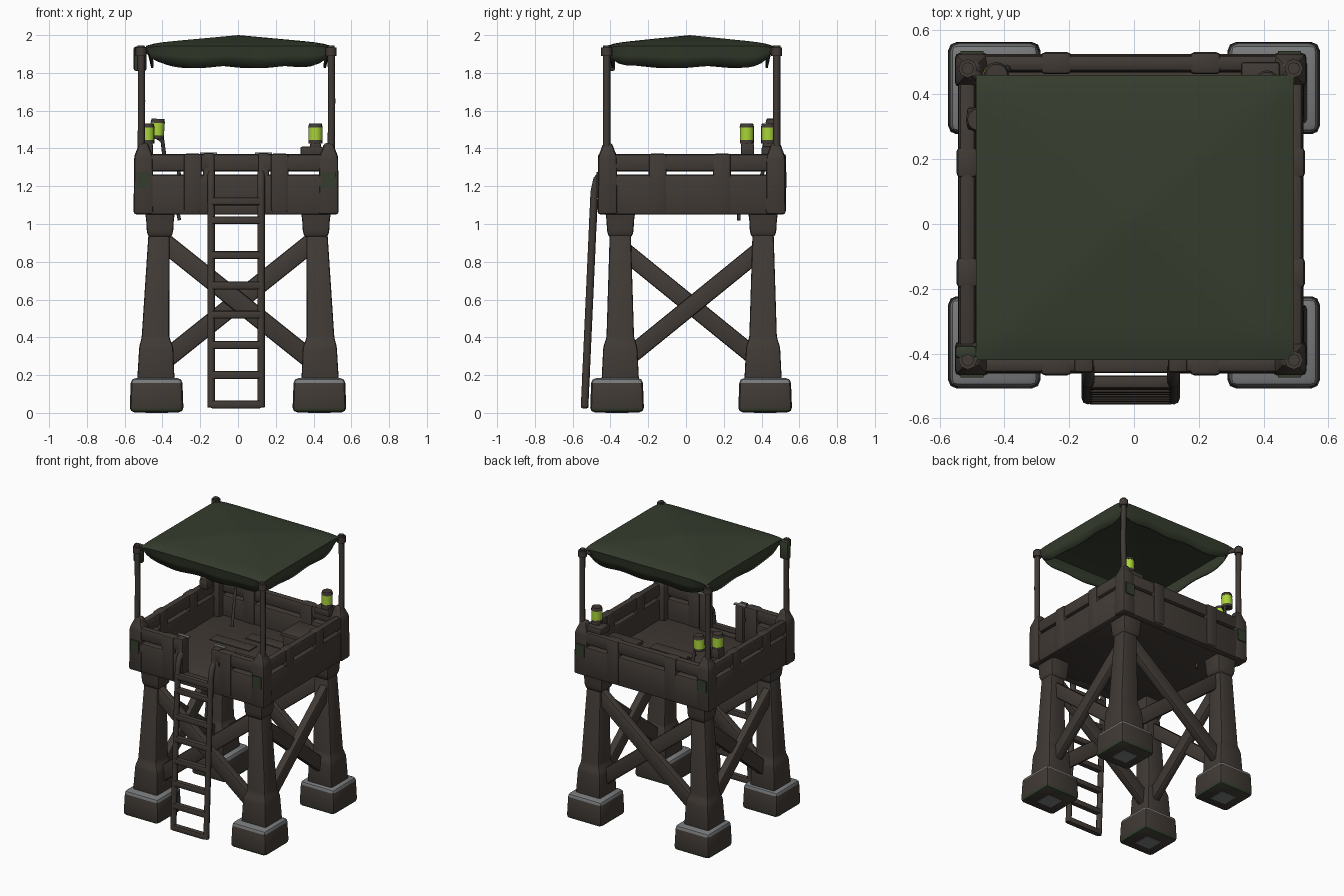
import bpy, bmesh, math, random
from mathutils import Vector, Matrix

if "Cube" in bpy.data.objects:
    bpy.data.objects.remove(bpy.data.objects["Cube"])
random.seed(4)

def material(name, rgb):
    m = bpy.data.materials.new(name)
    m.diffuse_color = (*rgb, 1)
    m.use_nodes = True
    m.node_tree.nodes["Principled BSDF"].inputs["Base Color"].default_value = m.diffuse_color
    return m

WOOD = material("dark weathered wood", (0.053, 0.043, 0.036))
CLOTH = material("dark green canvas", (0.036, 0.047, 0.027))
STONE = material("grey stone", (0.19, 0.195, 0.20))
LIME = material("lime lamp glass", (0.40, 0.66, 0.04))
CX, CY = -0.01, 0.03          # centre of the platform

def finish(name, bm, mats, angle=35):
    bmesh.ops.recalc_face_normals(bm, faces=bm.faces)
    me = bpy.data.meshes.new(name)
    bm.to_mesh(me)
    bm.free()
    for m in mats:
        me.materials.append(m)
    ob = bpy.data.objects.new(name, me)
    bpy.context.collection.objects.link(ob)
    bpy.context.view_layer.objects.active = ob
    ob.select_set(True)
    bpy.ops.object.shade_smooth_by_angle(angle=math.radians(angle))
    ob.select_set(False)
    return ob

def loft(name, sections, mats, bevel=0.012, rule=None, matrix=None):
    """Square sections (x, y, z, half x, half y) joined into a solid."""
    bm = bmesh.new()
    rings = [[bm.verts.new((x + a * hx, y + b * hy, z)) for a, b in ((-1, -1), (1, -1), (1, 1), (-1, 1))]
             for x, y, z, hx, hy in sections]
    for r, s in zip(rings, rings[1:]):
        for i in range(4):
            bm.faces.new((r[i], r[(i + 1) % 4], s[(i + 1) % 4], s[i]))
    bm.faces.new(rings[0][::-1])
    bm.faces.new(rings[-1])
    if bevel:
        bmesh.ops.bevel(bm, geom=list(bm.edges), offset=bevel, segments=2, profile=0.5, affect='EDGES')
    bmesh.ops.recalc_face_normals(bm, faces=bm.faces)
    if rule:
        for f in bm.faces:
            f.material_index = rule(f)
    if matrix:
        bm.transform(matrix)
    return finish(name, bm, mats)

def box(name, x0, x1, y0, y1, z0, z1, mat=WOOD, bevel=0.01):
    x, y, hx, hy = (x0 + x1) / 2, (y0 + y1) / 2, (x1 - x0) / 2, (y1 - y0) / 2
    return loft(name, [(x, y, z0, hx, hy), (x, y, z1, hx, hy)], [mat], bevel)

def beam(name, a, b, side, h_side, h_other, mat=WOOD):
    """Beam from a to b; h_side is the half size along the given side direction."""
    a, d = Vector(a), Vector(b) - Vector(a)
    z, x = d.normalized(), Vector(side)
    rot = Matrix((x, z.cross(x), z)).transposed().to_4x4()
    return loft(name, [(0, 0, 0, h_side, h_other), (0, 0, d.length, h_side, h_other)], [mat],
                matrix=Matrix.Translation(a) @ rot)

def tube(name, pts, radius, mat=WOOD):
    cu = bpy.data.curves.new(name, 'CURVE')
    cu.dimensions, cu.bevel_depth, cu.bevel_resolution, cu.use_fill_caps = '3D', radius, 2, True
    sp = cu.splines.new('POLY')
    sp.points.add(len(pts) - 1)
    for p, c in zip(sp.points, pts):
        p.co = (*c, 1)
    tmp = bpy.data.objects.new(name + " path", cu)
    bpy.context.collection.objects.link(tmp)
    bm = bmesh.new()
    bm.from_mesh(bpy.data.meshes.new_from_object(tmp.evaluated_get(bpy.context.evaluated_depsgraph_get())))
    bpy.data.objects.remove(tmp)
    return finish(name, bm, [mat], 50)

def foot_rule(f):
    n = f.normal.z
    return 1 if n > 0.2 else 2 if -0.95 < n < -0.25 else 0

# feet, legs, corner posts and canopy poles
for sx in (-1, 1):
    for sy in (-1, 1):
        fx, fy = sx * 0.431, 0.027 + sy * 0.392
        loft("foot", [(fx, fy, 0.003, 0.143, 0.143), (fx, fy, 0.184, 0.136, 0.136)],
             [WOOD, STONE, CLOTH], 0.025, foot_rule)
        box("foot_plate", fx - 0.06, fx + 0.06, fy - 0.06, fy + 0.06, 0, 0.008, STONE, 0)
        ly = CY + sy * 0.378
        loft("leg", [(sx * c, ly, z, h, h) for z, c, h in
                     ((0.15, 0.435, 0.100), (0.35, 0.433, 0.090), (0.40, 0.437, 0.073), (0.95, 0.418, 0.056))], [WOOD])
        loft("leg_cap", [(sx * 0.413, ly, z, h, h) for z, h in
                         ((0.93, 0.06), (0.96, 0.070), (1.02, 0.073), (1.07, 0.08))], [WOOD])
        px, py = CX + sx * 0.49, CY + sy * 0.445
        loft("corner_post", [(px, py, z, h, h) for z, h in
                             ((1.05, 0.053), (1.36, 0.050), (1.39, 0.036), (1.43, 0.024))], [WOOD], 0.016)
        qx, qy = CX + sx * 0.503, CY + sy * 0.45
        tube("canopy_pole", [(qx, qy, 1.38), (qx + 0.003, qy, 1.65), (qx, qy, 1.945)], 0.019)
        tube("pole_tie", [(qx, qy, 1.89), (qx, qy, 1.905), (qx, qy, 1.935)], 0.029)
        tube("canopy_tie", [(qx, qy, 1.925), (sx * 0.455, CY + sy * 0.405, 1.905)], 0.015)
        # mossy patch on the corner post
        box("moss_patch", px - 0.035, px + 0.035, CY + sy * 0.499 - 0.004, CY + sy * 0.499 + 0.004,
            1.19, 1.275, CLOTH, 0)

# cross braces on all four sides
for s in (-1, 1):
    y = CY + s * 0.378
    for k in (-1, 1):
        beam("brace_across", (-0.40 * k, y + 0.015 * k, 0.27), (0.40 * k, y + 0.015 * k, 0.91), (0, 1, 0), 0.028, 0.05)
        beam("brace_side", (s * 0.425 + 0.015 * k, CY - 0.36 * k, 0.275),
             (s * 0.425 + 0.015 * k, CY + 0.36 * k, 0.86), (1, 0, 0), 0.028, 0.047)

# platform floor with a few loose planks
box("floor", -0.51, 0.49, -0.44, 0.50, 1.06, 1.115)
for x, y in ((-0.30, 0.10), (-0.05, -0.05), (-0.12, 0.25)):
    box("loose_plank", x, x + 0.32, y, y + 0.09, 1.11, 1.122, bevel=0.004)

# parapet: lower boards and top rails
def wall_x(x0, x1, y):
    box("wall_board", x0, x1, y - 0.028, y + 0.028, 1.05, 1.262, bevel=0.014)
    box("wall_rail", x0, x1, y - 0.026, y + 0.026, 1.277, 1.37, bevel=0.018)

def batten_x(x, y, h=0.048, top=1.372):
    box("batten", x - h, x + h, y - 0.034, y + 0.034, 1.06, top, bevel=0.014)

FRONT, BACK = CY - 0.463, CY + 0.466
wall_x(-0.49, 0.47, BACK)
wall_x(-0.49, -0.14, FRONT)
wall_x(0.12, 0.47, FRONT)
box("door_sill", -0.16, 0.14, FRONT - 0.026, FRONT + 0.03, 1.05, 1.125)
for x in (-0.24, 0.22):
    batten_x(x, BACK)
    batten_x(x, FRONT)
for x in (-0.155, 0.135):      # door posts with pale worn tops
    box("door_post", x - 0.03, x + 0.03, FRONT - 0.025, FRONT + 0.05, 1.06, 1.375)
    box("door_post_top", x - 0.045, x + 0.045, FRONT + 0.022, FRONT + 0.046, 1.369, 1.378, STONE, 0)
for s in (-1, 1):
    x = CX + s * 0.505
    box("side_board", x - 0.028, x + 0.028, CY - 0.44, CY + 0.44, 1.05, 1.262, bevel=0.014)
    box("side_rail", x - 0.026, x + 0.026, CY - 0.44, CY + 0.44, 1.277, 1.37, bevel=0.018)
    for y in (-0.15, 0.19):
        box("side_batten", x - 0.032, x + 0.032, y - 0.048, y + 0.048, 1.06, 1.372, bevel=0.014)

# ladder
def ladder_y(z):
    return -0.537 + 0.045 * max(0, z - 0.03)
for x in (-0.142, 0.122):
    path = [(x, ladder_y(z), z) for z in (0.03, 0.4, 0.8, 1.05, 1.17)]
    tube("ladder_rail", path + [(x, -0.472, 1.235), (x, -0.44, 1.275)], 0.020)
for z in (0.045, 0.20, 0.36, 0.52, 0.675, 0.835, 1.02, 1.12):
    y = ladder_y(z)
    box("ladder_rung", -0.145, 0.125, y - 0.02, y + 0.02, z - 0.021, z + 0.021)

# canopy: low pyramid of cloth with a hanging skirt
bm = bmesh.new()
bmesh.ops.create_grid(bm, x_segments=24, y_segments=24, size=1)
for v in bm.verts:
    u, w = v.co.x, v.co.y
    m, n = max(abs(u), abs(w)), min(abs(u), abs(w))
    z = 2.0 - 0.045 * m - 0.012 * m ** 12 - 0.012 * n ** 12
    v.co = (u * 0.49 + 0.003, w * 0.44 + 0.02, z)
edges = [e for e in bm.edges if e.is_boundary]
for step in range(2):
    ext = bmesh.ops.extrude_edge_only(bm, edges=edges)["geom"]
    for v in [g for g in ext if isinstance(g, bmesh.types.BMVert)]:
        u, w = (v.co.x - 0.003) / 0.49, (v.co.y - 0.02) / 0.44
        n = min(1, min(abs(u), abs(w)))
        drop = 0.056 * (1 - 0.6 * n ** 9) + 0.003 * math.sin(9 * u + 7 * w)
        v.co += Vector((-0.014 * u, -0.014 * w, -drop))
    edges = [g for g in ext if isinstance(g, bmesh.types.BMEdge) and g.is_boundary]
canopy = finish("canopy", bm, [CLOTH], 50)
mod = canopy.modifiers.new("thickness", 'SOLIDIFY')
mod.thickness = 0.012
mod.offset = -1
# loose cloth end at the front left pole
beam("loose_cloth", (-0.518, -0.395, 1.94), (-0.518, -0.395, 1.81), (1, 0, 0), 0.034, 0.02, CLOTH)

# lamps
def lamp(x, y, z, tilt=0):
    m = Matrix.Translation((x, y, z)) @ Matrix.Rotation(tilt, 4, 'Y')
    for name, z0, z1, r, mat in (("lamp_base", 0, 0.02, 0.037, WOOD), ("lamp_glass", 0.018, 0.087, 0.037, LIME),
                                 ("lamp_cap", 0.085, 0.107, 0.039, WOOD)):
        b = bmesh.new()
        bmesh.ops.create_cone(b, cap_ends=True, segments=16, radius1=r, radius2=r * (0.85 if name == "lamp_cap" else 1),
                              depth=z1 - z0, matrix=m @ Matrix.Translation((0, 0, (z0 + z1) / 2)))
        finish(name, b, [mat])

lamp(0.41, 0.435, 1.425)
lamp(-0.43, 0.46, 1.45, 0.06)
lamp(-0.48, 0.322, 1.425)
tube("lamp_bracket", [(-0.39, 0.48, 1.36), (-0.40, 0.47, 1.44), (-0.43, 0.46, 1.46)], 0.011)
box("lamp_block_right", 0.33, 0.45, 0.40, 0.50, 1.36, 1.41)
box("lamp_stand_right", 0.38, 0.44, 0.405, 0.465, 1.40, 1.428)
box("lamp_block_left", -0.515, -0.45, 0.29, 0.36, 1.36, 1.428)

# supplies on the platform
box("crate", 0.20, 0.42, 0.22, 0.42, 1.11, 1.24)
box("crate_lid", 0.19, 0.43, 0.21, 0.43, 1.23, 1.26)
tube("leaning_pole", [(-0.30, 0.36, 1.11), (-0.32, 0.43, 1.36)], 0.01)
tube("hook", [(-0.32, 0.28, 1.07), (-0.31, 0.28, 1.02)], 0.009)
